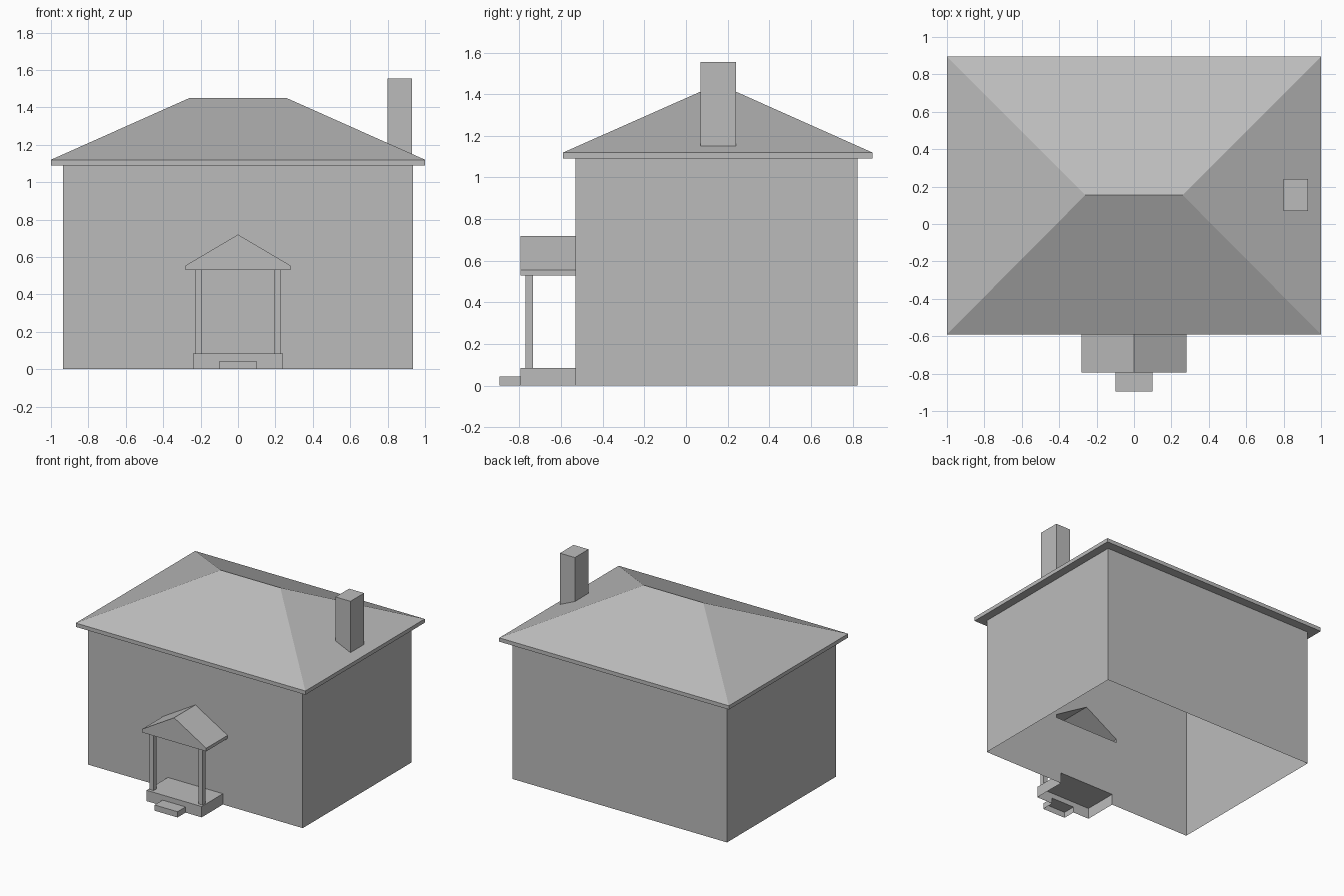
import bpy, bmesh
from mathutils import Vector

cube = bpy.data.objects.get("Cube")
if cube:
    bpy.data.objects.remove(cube)

grey = bpy.data.materials.new("plain_grey")
grey.use_nodes = True
grey.diffuse_color = (0.5, 0.5, 0.5, 1)
grey.node_tree.nodes["Principled BSDF"].inputs["Base Color"].default_value = (0.5, 0.5, 0.5, 1)

# Main dimensions
WALL_X, FRONT, BACK = 0.935, -0.53, 0.825
EAVE_X, EAVE_FRONT, EAVE_BACK = 1.0, -0.59, 0.895
SOFFIT, EAVE, RIDGE = 1.09, 1.12, 1.45
RIDGE_X, RIDGE_Y = 0.26, 0.155
PORCH_Y = -0.795
DECK_X, DECK_Z = 0.24, 0.085
STEP_X, STEP_Z = 0.10, 0.045
GABLE_X, GABLE_LOW, GABLE_EAVE, GABLE_TOP = 0.28, 0.53, 0.555, 0.72


def finish(name, bm):
    mesh = bpy.data.meshes.new(name)
    bm.to_mesh(mesh)
    bm.free()
    mesh.materials.append(grey)
    obj = bpy.data.objects.new(name, mesh)
    bpy.context.collection.objects.link(obj)
    return obj


def box_bmesh(low, high, open_sides=()):
    """Box between two corners, leaving out faces with the given normals."""
    bm = bmesh.new()
    bmesh.ops.create_cube(bm, size=1)
    low, high = Vector(low), Vector(high)
    for v in bm.verts:
        v.co = [low[i] if v.co[i] < 0 else high[i] for i in range(3)]
    bm.normal_update()
    gone = [f for f in bm.faces if any(f.normal.dot(Vector(n)) > 0.9 for n in open_sides)]
    bmesh.ops.delete(bm, geom=gone, context='FACES')
    return bm


def faces_bmesh(polygons):
    bm = bmesh.new()
    for poly in polygons:
        bm.faces.new([bm.verts.new(p) for p in poly])
    bmesh.ops.remove_doubles(bm, verts=bm.verts, dist=0.0001)
    return bm


def mirrored_panel(name, outline, y):
    """Front-facing panel from its +x half outline of (x, z) points."""
    half = [(x, y, z) for x, z in outline]
    other = [(-x, y, z) for x, z in reversed(outline)]
    return finish(name, faces_bmesh([half, other]))


DOWN, UP, TO_FRONT, TO_BACK = (0, 0, -1), (0, 0, 1), (0, -1, 0), (0, 1, 0)

# Side and back walls, open below
finish("house_walls", box_bmesh((-WALL_X, FRONT, 0), (WALL_X, BACK, SOFFIT),
                                (DOWN, UP, TO_FRONT)))

# Front wall, open where the deck and the porch roof join it
mirrored_panel("front_wall", [
    (0, DECK_Z), (DECK_X, DECK_Z), (DECK_X, 0), (WALL_X, 0), (WALL_X, SOFFIT),
    (0, SOFFIT), (0, GABLE_TOP), (GABLE_X, GABLE_EAVE), (GABLE_X, GABLE_LOW),
    (0, GABLE_LOW)], FRONT)


# Hipped roof: soffit ring, fascia and four slopes
def rectangle(x, front, back, z):
    return [(-x, front, z), (x, front, z), (x, back, z), (-x, back, z)]


inner = rectangle(WALL_X, FRONT, BACK, SOFFIT)
lower = rectangle(EAVE_X, EAVE_FRONT, EAVE_BACK, SOFFIT)
upper = rectangle(EAVE_X, EAVE_FRONT, EAVE_BACK, EAVE)
ridge_l, ridge_r = (RIDGE_X, RIDGE_Y, RIDGE), (-RIDGE_X, RIDGE_Y, RIDGE)
roof = [[upper[0], upper[1], ridge_l, ridge_r], [upper[1], upper[2], ridge_l],
        [upper[2], upper[3], ridge_r, ridge_l], [upper[3], upper[0], ridge_r]]
for i in range(4):
    j = (i + 1) % 4
    roof.append([lower[i], lower[j], upper[j], upper[i]])
    roof.append([inner[i], inner[j], lower[j], lower[i]])
finish("hipped_roof", faces_bmesh(roof))

# Chimney, its foot following the roof slope
bm = box_bmesh((0.80, 0.07, SOFFIT), (0.93, 0.24, 1.555), (DOWN,))
for v in bm.verts:
    if v.co.z < EAVE:
        v.co.z = EAVE + (EAVE_X - v.co.x) * (RIDGE - EAVE) / (EAVE_X - RIDGE_X)
finish("chimney", bm)

# Porch deck, open below and towards the house, with the step let into its front
finish("porch_deck", box_bmesh((-DECK_X, PORCH_Y, 0), (DECK_X, FRONT, DECK_Z),
                               (DOWN, TO_FRONT, TO_BACK)))
mirrored_panel("deck_front", [(0, STEP_Z), (STEP_X, STEP_Z), (STEP_X, 0), (DECK_X, 0),
                              (DECK_X, DECK_Z), (0, DECK_Z)], PORCH_Y)
finish("front_step", box_bmesh((-STEP_X, -0.895, 0), (STEP_X, PORCH_Y, STEP_Z),
                               (DOWN, TO_BACK)))

# Porch posts
for side, x in (("left", 0.2125), ("right", -0.2125)):
    finish(side + "_porch_post", box_bmesh((x - 0.0175, -0.77, DECK_Z),
                                           (x + 0.0175, -0.735, GABLE_LOW), (DOWN, UP)))

# Porch roof, a gabled prism open towards the house
profile = [(-GABLE_X, GABLE_LOW), (GABLE_X, GABLE_LOW), (GABLE_X, GABLE_EAVE),
           (0, GABLE_TOP), (-GABLE_X, GABLE_EAVE)]
near = [(x, PORCH_Y, z) for x, z in profile]
far = [(x, FRONT, z) for x, z in profile]
porch = [near]
for i in range(len(profile)):
    j = (i + 1) % len(profile)
    porch.append([near[j], near[i], far[i], far[j]])
finish("porch_roof", faces_bmesh(porch))
